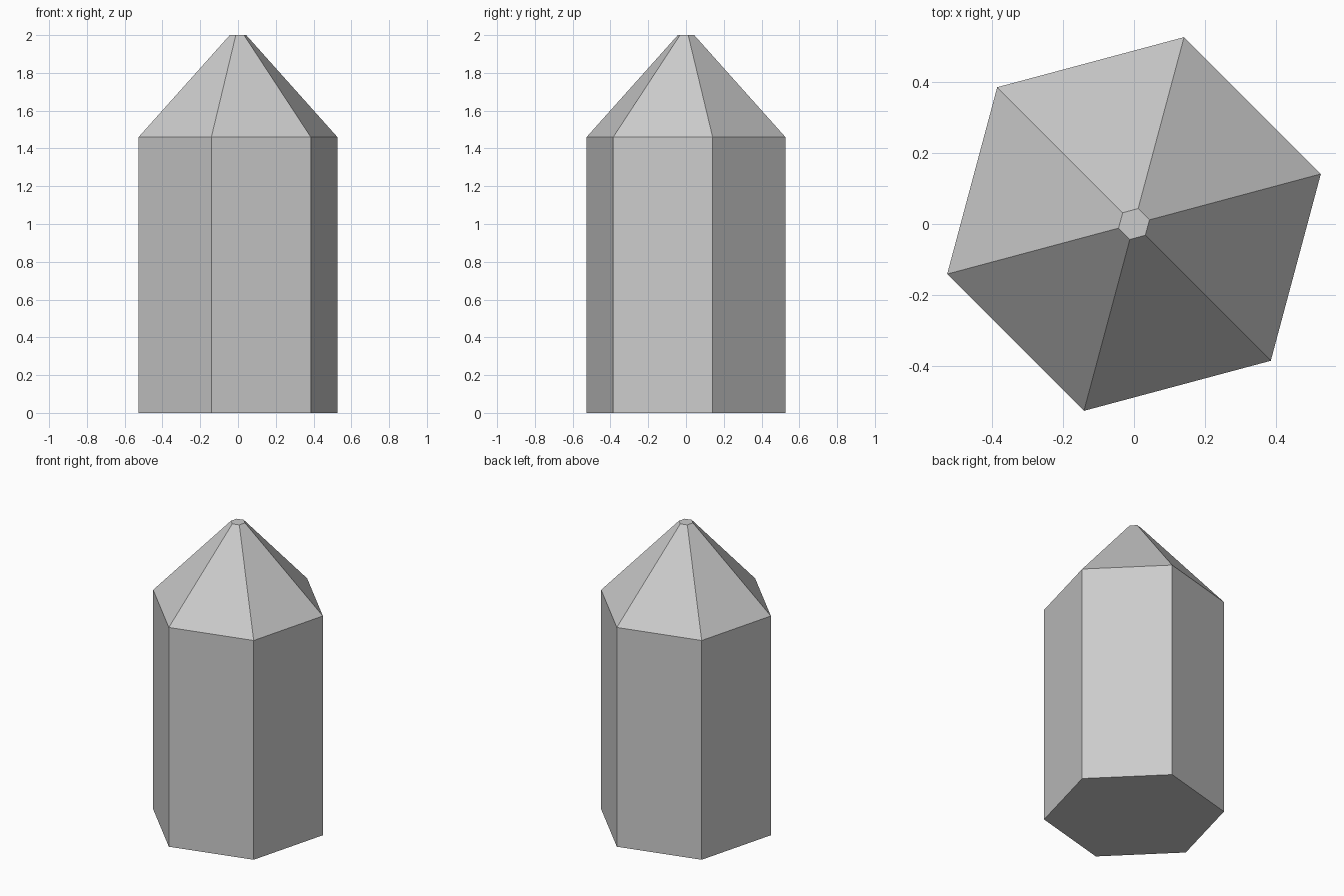
import bpy
import bmesh
from math import cos, sin, radians

cube = bpy.data.objects.get("Cube")
if cube:
    bpy.data.objects.remove(cube, do_unlink=True)

SIDES = 6
TWIST = radians(15)
PROFILE = [(0.545, 0), (0.545, 1.46), (0.045, 2)]  # radius, height

# Plain grey stone
grey = bpy.data.materials.new("grey")
grey.use_nodes = True
colour = (0.6, 0.6, 0.6, 1)
grey.diffuse_color = colour
grey.node_tree.nodes["Principled BSDF"].inputs["Base Color"].default_value = colour

# Six-sided shaft with a tapering point and small flat tip
bm = bmesh.new()
rings = []
for radius, height in PROFILE:
    angles = [TWIST + radians(360 / SIDES * i) for i in range(SIDES)]
    rings.append([bm.verts.new((radius * cos(a), radius * sin(a), height)) for a in angles])
for low, high in zip(rings, rings[1:]):
    for i in range(SIDES):
        j = (i + 1) % SIDES
        bm.faces.new((low[i], low[j], high[j], high[i]))
bm.faces.new(rings[0][::-1])
bm.faces.new(rings[-1])

mesh = bpy.data.meshes.new("crystal_shaft")
bm.to_mesh(mesh)
bm.free()
mesh.materials.append(grey)
bpy.context.collection.objects.link(bpy.data.objects.new("crystal_shaft", mesh))
